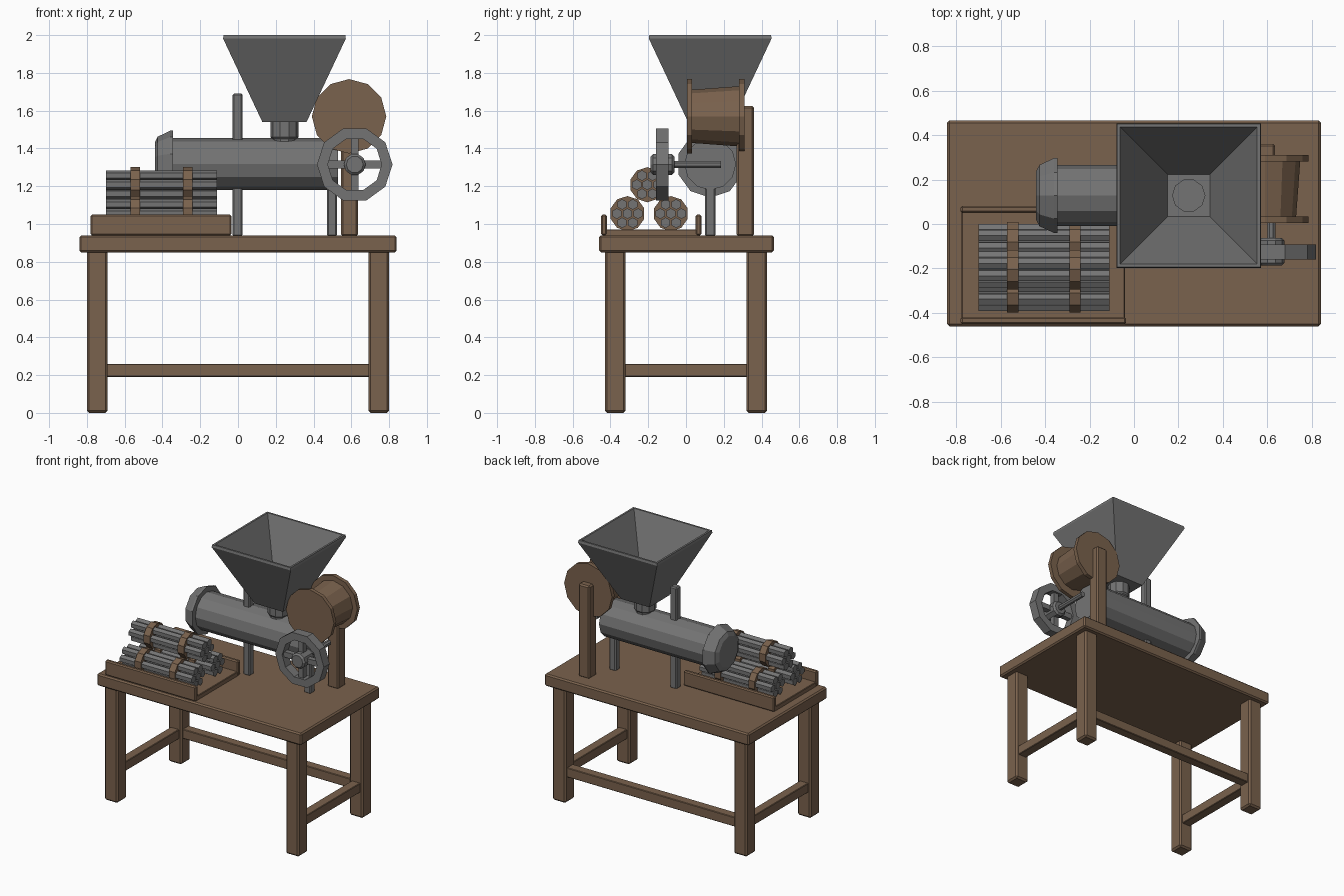
import bpy, bmesh, math

if "Cube" in bpy.data.objects:
    bpy.data.objects.remove(bpy.data.objects["Cube"])


def material(name, rgb):
    m = bpy.data.materials.new(name)
    m.diffuse_color = (*rgb, 1)
    m.use_nodes = True
    m.node_tree.nodes["Principled BSDF"].inputs["Base Color"].default_value = m.diffuse_color
    return m


WOOD = material("brown wood", (0.195, 0.122, 0.074))
METAL = material("grey metal", (0.175, 0.175, 0.175))


def finish(name, bm, mat):
    bmesh.ops.recalc_face_normals(bm, faces=bm.faces[:])
    me = bpy.data.meshes.new(name)
    bm.to_mesh(me)
    bm.free()
    me.materials.append(mat)
    ob = bpy.data.objects.new(name, me)
    bpy.context.collection.objects.link(ob)
    return ob


def box(name, x, y, z, mat, bevel=0.01):
    """Box from (min, max) ranges with slightly worn edges."""
    bm = bmesh.new()
    bmesh.ops.create_cube(bm, size=1)
    for v in bm.verts:
        v.co = [(r[0] + r[1]) / 2 + c * (r[1] - r[0]) for r, c in zip((x, y, z), v.co)]
    ob = finish(name, bm, mat)
    if bevel:
        mod = ob.modifiers.new("worn edges", "BEVEL")
        mod.width = bevel
        mod.segments = 1
    return ob


def lathe(name, profile, sides, centre, axis, mat, phase=0.0, ring=False):
    """Sweep (radius, position) pairs round an axis; ring closes the profile on itself."""
    bm = bmesh.new()
    loops = []
    for r, t in profile:
        loop = []
        for i in range(sides):
            a = phase + math.tau * i / sides
            c, s = r * math.cos(a), r * math.sin(a)
            p = {"x": (t, c, s), "y": (c, t, s), "z": (c, s, t)}[axis]
            loop.append(bm.verts.new([u + w for u, w in zip(p, centre)]))
        loops.append(loop)
    pairs = list(zip(loops, loops[1:]))
    if ring:
        pairs.append((loops[-1], loops[0]))
    else:
        bm.faces.new(loops[0])
        bm.faces.new(loops[-1])
    for a, b in pairs:
        for i in range(sides):
            j = (i + 1) % sides
            bm.faces.new((a[i], a[j], b[j], b[i]))
    return finish(name, bm, mat)


# Table
box("table_top", (-0.84, 0.84), (-0.46, 0.465), (0.85, 0.94), WOOD)
for sx, side in ((-1, "left"), (1, "right")):
    xs = sorted((sx * 0.69, sx * 0.80))
    for sy, end in ((-1, "front"), (1, "back")):
        ys = sorted((sy * 0.32, sy * 0.43))
        box(f"{end}_{side}_leg", xs, ys, (0, 0.86), WOOD, 0.012)
    box(f"{side}_stretcher", (sx * 0.745 - 0.035, sx * 0.745 + 0.035),
        (-0.33, 0.33), (0.19, 0.26), WOOD, 0.004)
box("back_stretcher", (-0.70, 0.70), (0.34, 0.41), (0.19, 0.26), WOOD, 0.004)

# Tray with two rails
box("tray_base", (-0.775, -0.04), (-0.44, 0.07), (0.935, 0.972), WOOD, 0.004)
box("tray_front_rail", (-0.78, -0.035), (-0.45, -0.418), (0.94, 1.05), WOOD, 0.008)
box("tray_back_rail", (-0.78, -0.035), (0.05, 0.082), (0.94, 1.05), WOOD, 0.008)

# Three bundles of seven rods, each tied by two bands
for n, (y, z) in enumerate(((-0.31, 1.055), (-0.08, 1.055), (-0.205, 1.208))):
    for k in range(7):
        a = math.tau * k / 6
        d = 0.056 if k < 6 else 0
        lathe(f"rod_{n}_{k}", [(0.028, -0.70), (0.028, -0.11)], 6,
              (0, y + d * math.cos(a), z + d * math.sin(a)), "x", METAL, math.pi / 6)
    for x in (-0.545, -0.265):
        lathe(f"bundle_band_{n}", [(0.093, x - 0.025), (0.093, x + 0.025)], 10,
              (0, y, z), "x", WOOD, math.pi / 10)

# Barrel with flared end cap and support posts
AXIS = (0, 0.128, 1.317)
lathe("barrel", [(0.137, -0.36), (0.137, 0.53)], 12, AXIS, "x", METAL)
lathe("barrel_end_cap", [(0.115, -0.44), (0.145, -0.425), (0.177, -0.36), (0.177, -0.345)],
      10, AXIS, "x", METAL, math.pi / 10)
box("tall_post", (-0.03, 0.025), (0.1, 0.155), (0.935, 1.69), METAL, 0.008)
box("short_post", (0.47, 0.525), (0.1, 0.155), (0.935, 1.25), METAL, 0.008)

# Hopper and neck
R2 = math.sqrt(2)
lathe("hopper", [(0.117 * R2, 1.54), (0.325 * R2, 1.982), (0.322 * R2, 2.0),
                 (0.308 * R2, 2.0), (0.095 * R2, 1.555)],
      4, (0.246, 0.128, 0), "z", METAL, math.pi / 4)
lathe("hopper_neck", [(0.066, 1.40), (0.066, 1.45), (0.075, 1.46), (0.075, 1.565)],
      10, (0.246, 0.128, 0), "z", METAL)

# Wooden reel on its post
REEL = (0.588, 0, 1.57)
lathe("reel_front_flange", [(0.197, 0.005), (0.197, 0.033)], 12, REEL, "y", WOOD, math.pi / 2)
lathe("reel_back_flange", [(0.197, 0.28), (0.197, 0.31)], 12, REEL, "y", WOOD, math.pi / 2)
lathe("reel_core", [(0.14, 0.02), (0.16, 0.29)], 12, REEL, "y", WOOD)
box("reel_post", (0.545, 0.635), (0.268, 0.36), (0.935, 1.625), WOOD)

# Hand wheel, spokes, hub and shaft
WHEEL = (0.618, 0, 1.315)
lathe("wheel_rim", [(0.2, -0.16), (0.2, -0.092), (0.143, -0.092), (0.143, -0.16)],
      10, WHEEL, "y", METAL, 0, True)
box("wheel_cross_spoke", (0.47, 0.766), (-0.145, -0.107), (1.295, 1.335), METAL, 0)
box("wheel_upright_spoke", (0.598, 0.638), (-0.145, -0.107), (1.175, 1.455), METAL, 0)
lathe("wheel_hub", [(0.045, -0.187), (0.058, -0.175), (0.058, -0.075), (0.045, -0.062)],
      10, WHEEL, "y", METAL)
lathe("wheel_shaft", [(0.02, -0.1), (0.02, 0.185)], 8, WHEEL, "y", METAL, math.pi / 8)
